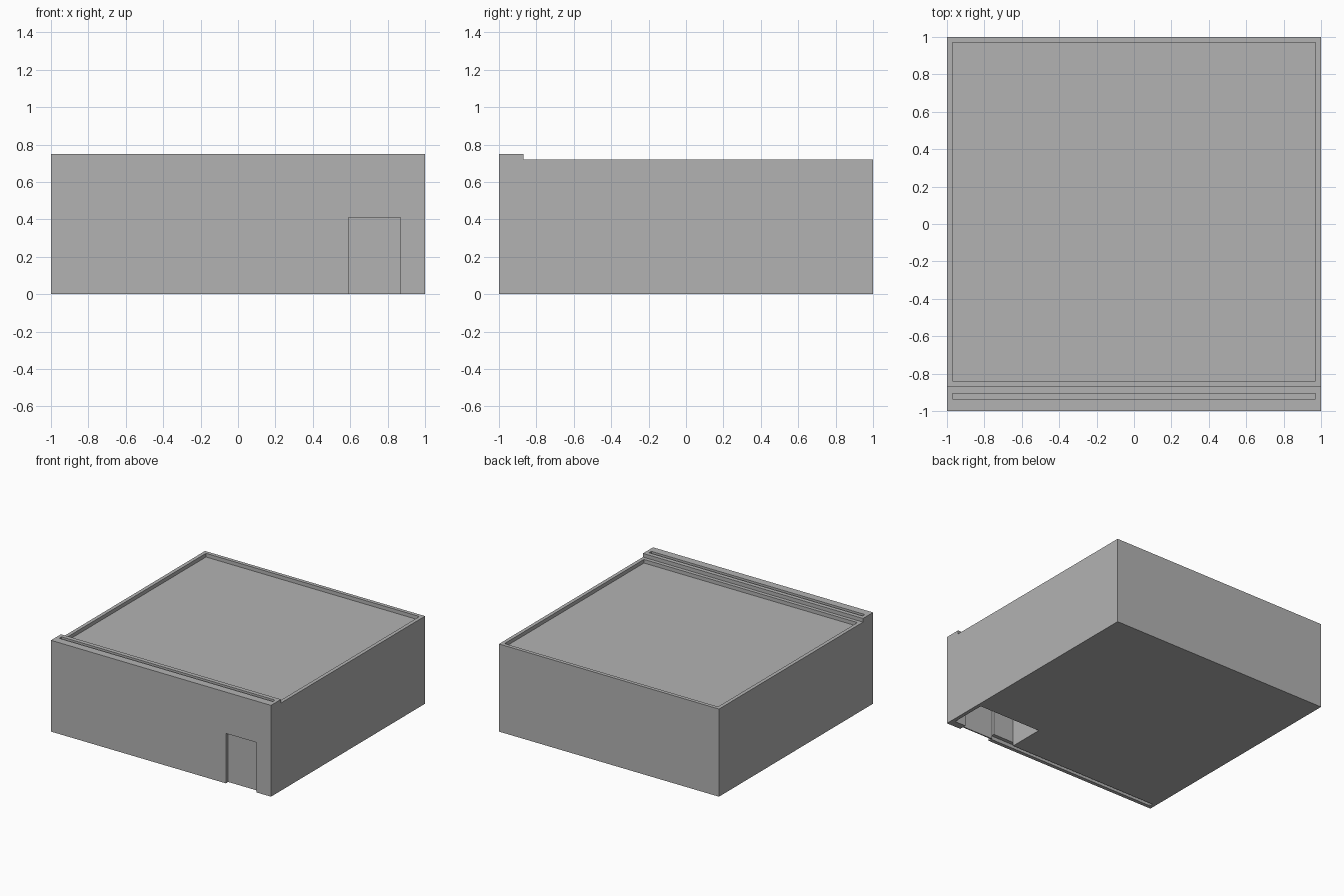
import bpy
import bmesh

old = bpy.data.objects.get("Cube")
if old:
    bpy.data.objects.remove(old, do_unlink=True)

# One flat grey
grey = bpy.data.materials.new("plain_grey")
grey.use_nodes = True
COLOR = (0.45, 0.45, 0.45, 1)
grey.diffuse_color = COLOR
grey.node_tree.nodes["Principled BSDF"].inputs["Base Color"].default_value = COLOR


def add_object(name, bm):
    bmesh.ops.recalc_face_normals(bm, faces=bm.faces)
    mesh = bpy.data.meshes.new(name)
    bm.to_mesh(mesh)
    bm.free()
    mesh.materials.append(grey)
    obj = bpy.data.objects.new(name, mesh)
    bpy.context.collection.objects.link(obj)
    return obj


def prism(name, profile, x0, x1):
    """Extrude a (y, z) profile along x."""
    bm = bmesh.new()
    face = bm.faces.new([bm.verts.new((x0, y, z)) for y, z in profile])
    new = bmesh.ops.extrude_face_region(bm, geom=[face])["geom"]
    verts = [v for v in new if isinstance(v, bmesh.types.BMVert)]
    bmesh.ops.translate(bm, verts=verts, vec=(x1 - x0, 0, 0))
    return add_object(name, bm)


def box(name, x, y, z):
    return prism(name, [(y[0], z[0]), (y[1], z[0]), (y[1], z[1]), (y[0], z[1])], *x)


def cut(target, name, x, y, z):
    """Subtract a box from the target and discard the cutter."""
    cutter = box(name, x, y, z)
    cutter.hide_render = True
    mod = target.modifiers.new(name, 'BOOLEAN')
    mod.operation = 'DIFFERENCE'
    mod.solver = 'EXACT'
    mod.object = cutter
    bpy.context.view_layer.objects.active = target
    bpy.ops.object.modifier_apply(modifier=mod.name)
    bpy.data.objects.remove(cutter, do_unlink=True)


ROOF, PARAPET, RIM = 0.72, 0.75, 0.03
INNER = (-1 + RIM, 1 - RIM)
DOOR_X, DOOR_TOP = (0.59, 0.87), 0.41

# Building block with a raised parapet along the front
body = prism("building_body", [(-1, 0), (1, 0), (1, ROOF), (-0.87, ROOF),
                               (-0.87, PARAPET), (-1, PARAPET)], -1, 1)

# Sunken roof and parapet groove
cut(body, "roof_recess", INNER, (-0.84, 1 - RIM), (ROOF - RIM, 1))
cut(body, "parapet_groove", INNER, (-0.935, -0.905), (PARAPET - RIM, 1))

# Entrance room open below, doorway, and slot behind the front wall
cut(body, "entrance_room", (0.4, 1 - RIM), (-0.94, -0.64), (-0.1, 0.5))
cut(body, "doorway", DOOR_X, (-1.1, -0.93), (-0.1, DOOR_TOP))
cut(body, "wall_slot", (-1 + RIM, 0.6), (-0.97, -0.94), (-0.1, RIM))

# Recessed door
box("door", DOOR_X, (-0.97, -0.96), (0, DOOR_TOP))
